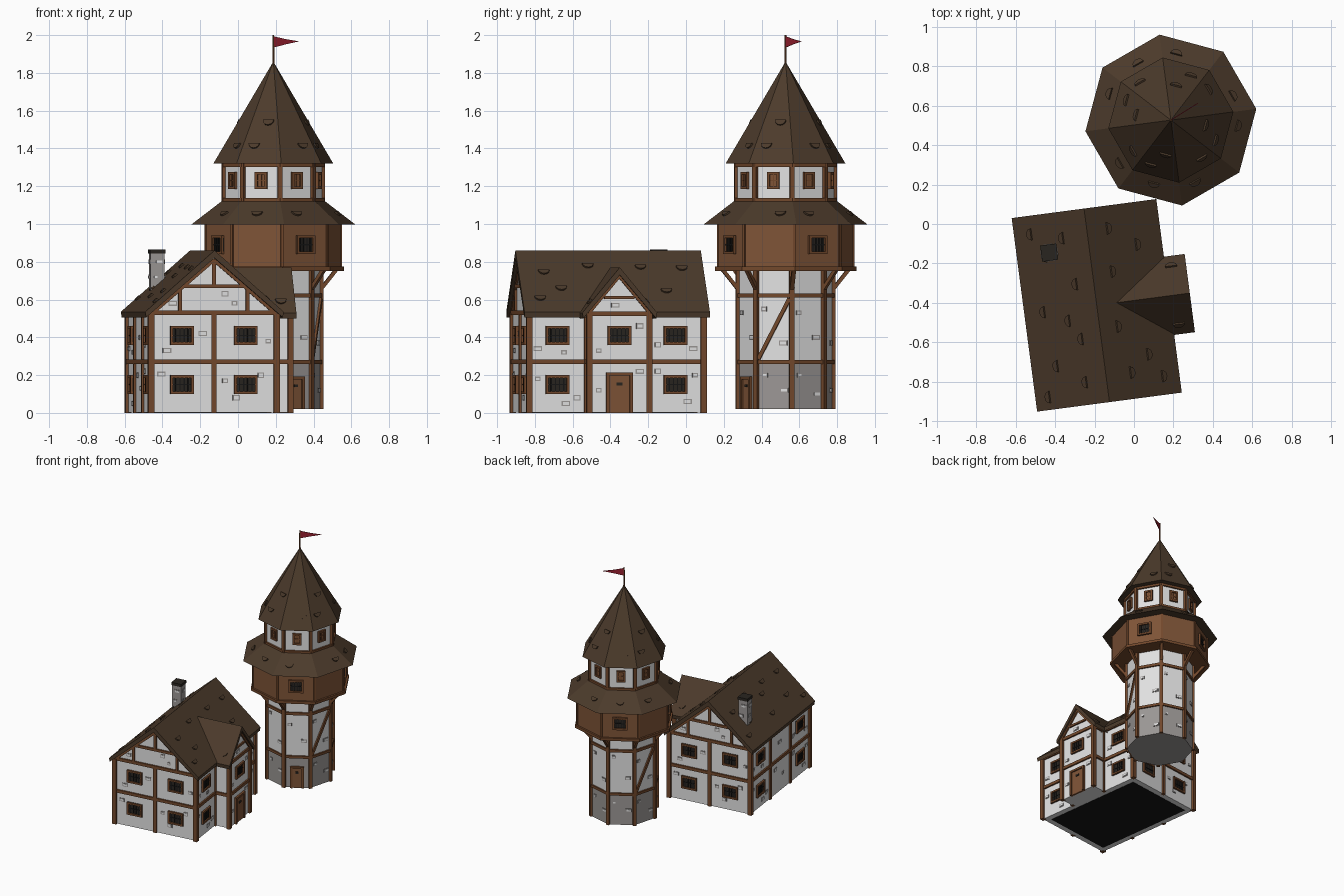
import bpy, bmesh, math
from math import radians, cos, sin, pi, atan2
from mathutils import Matrix, Vector

if "Cube" in bpy.data.objects:
    bpy.data.objects.remove(bpy.data.objects["Cube"])

PARTS = {}


def material(name, rgb):
    m = bpy.data.materials.new(name)
    m.diffuse_color = (*rgb, 1)
    m.use_nodes = True
    m.node_tree.nodes["Principled BSDF"].inputs["Base Color"].default_value = m.diffuse_color
    return m


WHITE = material("plaster white", (0.76, 0.76, 0.76))
STONE = material("stone grey", (0.33, 0.31, 0.30))
TIMBER = material("timber brown", (0.17, 0.065, 0.025))
PLANK = material("plank brown", (0.21, 0.088, 0.038))
ROOF = material("roof brown", (0.072, 0.043, 0.024))
GLASS = material("dark window", (0.022, 0.018, 0.014))
BLACK = material("black", (0.008, 0.008, 0.008))
RED = material("flag red", (0.33, 0.015, 0.03))


# ---- helpers: every named part gathers geometry in one bmesh ----
def part(name, mat):
    if name not in PARTS:
        PARTS[name] = (bmesh.new(), mat)
    return PARTS[name][0]


def box(name, mat, M, loc, size, roll=0):
    S = Matrix.Diagonal((*size, 1))
    bmesh.ops.create_cube(part(name, mat), size=1,
                          matrix=M @ Matrix.Translation(loc) @ Matrix.Rotation(roll, 4, 'Z') @ S)


def prism(name, mat, M, pts, w0, w1):
    bm = part(name, mat)
    lo = [bm.verts.new(M @ Vector((u, v, w0))) for u, v in pts]
    hi = [bm.verts.new(M @ Vector((u, v, w1))) for u, v in pts]
    bm.faces.new(lo[::-1])
    bm.faces.new(hi)
    for i in range(len(pts)):
        j = (i + 1) % len(pts)
        bm.faces.new((lo[i], lo[j], hi[j], hi[i]))


def frustum(name, mat, M, r0, r1, z0, z1, n=8):
    bmesh.ops.create_cone(part(name, mat), cap_ends=True, segments=n, radius1=r0, radius2=r1,
                          depth=z1 - z0, matrix=M @ Matrix.Translation((0, 0, (z0 + z1) / 2)))


def face(M, deg, d):
    """Wall frame: x = right seen from outside, y = up, z = outward."""
    c, s = cos(radians(deg)), sin(radians(deg))
    return M @ Matrix(((-s, 0, c, c * d), (c, 0, s, s * d), (0, 1, 0, 0), (0, 0, 0, 1)))


def strip(name, F, a, b, width, depth=0.024):
    """Timber lying on a wall from a to b."""
    du, dv = b[0] - a[0], b[1] - a[1]
    box(name, TIMBER, F, ((a[0] + b[0]) / 2, (a[1] + b[1]) / 2, 0),
        (math.hypot(du, dv), width, depth), atan2(dv, du))


def window(name, F, u, v, w, h, bars, pane=GLASS):
    box(name + "_pane", pane, F, (u, v, 0), (w, h, 0.008))
    t = 0.014
    for s in (-1, 1):
        box(name + "_frame", TIMBER, F, (u + s * (w - t) / 2, v, 0.004), (t, h, 0.022))
        box(name + "_frame", TIMBER, F, (u, v + s * (h - t) / 2, 0.004), (w, t, 0.022))
    for i in range(bars):
        x = u + (w - t) * ((i + 1) / (bars + 1) - 0.5)
        box(name + "_bars", TIMBER if bars == 1 else BLACK, F, (x, v, 0.003), (0.006, h - t, 0.010))
    box(name + "_bars", TIMBER if bars == 1 else BLACK, F, (u, v, 0.003), (w - t, 0.006, 0.010))


def bricks(name, F, spots):
    for i, (u, v) in enumerate(spots):
        w, h = ((0.045, 0.026), (0.03, 0.024), (0.038, 0.03))[i % 3]
        box(name + "_edges", STONE, F, (u, v, 0), (w, h, 0.008))
        box(name, WHITE, F, (u, v, 0), (w - 0.012, h - 0.012, 0.012))


def door(name, F, v0, w, h):
    box(name, PLANK, F, (0, v0 + h / 2, 0), (w, h, 0.014))
    for s in (-1, 1):
        box(name + "_frame", TIMBER, F, (s * w / 2, v0 + h / 2, 0.004), (0.016, h, 0.026))
    box(name + "_frame", TIMBER, F, (0, v0 + h, 0.004), (w + 0.016, 0.016, 0.026))
    box(name + "_peephole", GLASS, F, (0, v0 + h * 0.75, 0.004), (w * 0.25, 0.015, 0.016))


def slope(F, v, w, dv, dw):
    """Frame lying on a roof slope that rises dv while going in by dw."""
    return F @ Matrix.Translation((0, v, w)) @ Matrix.Rotation(-atan2(dw, dv), 4, 'X')


def tiles(name, S, spots):
    arc = [(0.03 * cos(pi + pi * i / 6), 0.03 * sin(pi + pi * i / 6)) for i in range(7)]
    for u, t in spots:
        prism(name, ROOF, S, [(u + a, t + b) for a, b in arc], -0.004, 0.009)


# ================= HOUSE =================
H = Matrix.Translation((-0.189, -0.4125, 0)) @ Matrix.Rotation(radians(7.5), 4, 'Z')
HW, HL, WX, WW = 0.335, 0.465, 0.45, 0.16
front, right = face(H, -90, 0), face(H, 0, 0)

# walls, floor and roofs
prism("house_walls", WHITE, front,
      [(-HW, .002), (HW, .002), (HW, .545), (0, .835), (-HW, .545)], -HL, HL)
prism("wing_walls", WHITE, right,
      [(-WW, .002), (WW, .002), (WW, .545), (0, .745), (-WW, .545)], 0.25, WX)
box("house_floor", BLACK, H, (0, 0, 0.002), (0.58, 0.84, 0.004))
prism("house_roof", ROOF, front, [(-.37, .535), (-.365, .505), (0, .82), (.365, .505),
                                  (.37, .535), (0, .86)], -.495, .495)
prism("wing_roof", ROOF, right, [(-.2, .53), (-.195, .50), (0, .73), (.195, .50),
                                 (.2, .53), (0, .77)], 0.10, 0.476)

# raised tiles on the slopes
for deg in (0, 180):
    S = slope(face(H, deg, 0), .535, .37, .325, .37)
    spots = [(-.40, .12), (-.36, .33), (-.28, .20), (.28, .18), (.16, .37), (.38, .36), (-.12, .38)]
    tiles("house_roof_tiles", S, spots if deg == 0 else spots + [(0, .14), (.06, .30), (.43, .1)])
for deg, u in ((-90, .40), (90, -.40)):
    tiles("wing_roof_tiles", slope(face(H, deg, 0), .53, .20, .24, .20), [(u, .09)])

# timber framing: gable ends
for deg in (-90, 90):
    F = face(H, deg, HL)
    for v in (.27, .53):
        strip("house_beams", F, (-HW, v), (HW, v), .024)
    strip("house_beams", F, (-.17, .67), (.17, .67), .02)
    strip("house_posts", F, (0, 0), (0, .53), .026)
    strip("gable_posts", F, (0, .67), (0, .81), .02)
    for s in (-1, 1):
        strip("gable_posts", F, (s * .18, .53), (s * .18, .67), .02)
        strip("gable_rafters", F, (s * .335, .525), (0, .812), .022)
        for v in (.15, .41):
            window("house_window", F, s * .17, v, .125, .10, 4)
    bricks("house_bricks", F, [(-.28, .205), (.06, .17), (.12, .08), (-.06, .42), (.29, .38),
                               (.25, .2), (-.22, .58), (.11, .58), (.06, .63), (-.25, .33)])

# timber framing: long sides
for deg in (0, 180):
    F = face(H, deg, HW)
    for v in (.27, .525):
        strip("house_beams", F, (-HL, v), (HL, v), .024)
    for s in (-1, 1):
        strip("house_posts", F, (s * .16, 0), (s * .16, .53), .024)
        for v in (.15, .41):
            window("house_window", F, s * .315, v, .125, .10, 4)
    bricks("house_bricks", F, [(-.42, .34), (-.42, .18), (-.21, .08), (-.27, .05), (-.28, .32),
                               (.22, .36), (.41, .34), (.42, .2), (.22, .22), (.38, .06)])
bricks("house_bricks", face(H, 180, HW), [(0, .4), (.05, .13), (-.07, .2)])
for x in (-HW, HW):
    for y in (-HL, HL):
        box("corner_posts", TIMBER, H, (x, y, .265), (.032, .032, .53))

# wing framing, window and door
F = face(H, 0, WX)
for v in (.27, .525):
    strip("wing_beams", F, (-WW, v), (WW, v), .024)
    for deg in (-90, 90):
        a, b = sorted((.33 * (1 if deg < 0 else -1), WX * (1 if deg < 0 else -1)))
        strip("wing_beams", face(H, deg, WW), (a, v), (b, v), .024)
for s in (-1, 1):
    box("wing_posts", TIMBER, H, (WX, s * WW, .265), (.03, .03, .53))
    strip("wing_rafters", F, (s * .165, .53), (0, .728), .022)
strip("wing_beams", F, (-.08, .61), (.08, .61), .016)
window("wing_window", F, 0, .41, .125, .10, 4)
door("house_door", F, 0, .125, .205)
bricks("wing_bricks", F, [(.11, .22), (-.11, .33), (.11, .46), (-.02, .57), (-.11, .12)])

# chimney
C = Matrix.Translation((-.43, -.145, 0)) @ Matrix.Rotation(radians(7.5), 4, 'Z')
box("chimney", STONE, C, (0, 0, .735), (.075, .075, .23))
box("chimney_cap", GLASS, C, (0, 0, .854), (.082, .082, .022))
for deg in (-90, 0, 90, 180):
    bricks("chimney_bricks", face(C, deg, .0375), [(.008, .80), (-.01, .72)])

# ================= TOWER =================
T = Matrix.Translation((.187, .527, 0)) @ Matrix.Rotation(radians(7.5), 4, 'Z')
AP = cos(pi / 8)
RS, RB, RD = .252, .362, .262

frustum("tower_base", STONE, T, RS, RS, .02, .27)
frustum("tower_shaft", WHITE, T, RS, RS, .27, .77)
frustum("tower_beam", TIMBER, T, RS + .012, RS + .012, .26, .28)
frustum("tower_beam", TIMBER, T, RS + .012, RS + .012, .61, .632)
frustum("gallery", PLANK, T, RB, RB, .76, 1.01)
frustum("gallery_rim", TIMBER, T, RB + .016, RB + .016, .752, .774)
frustum("skirt_roof", ROOF, T, .437, .27, .998, 1.125)
frustum("lookout", WHITE, T, RD, RD, 1.11, 1.325)
frustum("lookout_beam", TIMBER, T, RD + .014, RD + .014, 1.115, 1.137)
frustum("lookout_beam", TIMBER, T, RD + .014, RD + .014, 1.303, 1.322)
frustum("spire_roof", ROOF, T, .32, .003, 1.32, 1.855)

for k in range(8):
    # corner posts and brackets
    P = T @ Matrix.Rotation(k * pi / 4, 4, 'Z')
    box("tower_posts", TIMBER, P, (RS, 0, .39), (.026, .026, .74))
    box("gallery_posts", TIMBER, P, (RB - .004, 0, .885), (.016, .016, .24))
    box("lookout_posts", TIMBER, P, (RD, 0, 1.22), (.024, .024, .2))
    prism("tower_brackets", TIMBER, face(P, -90, 0),
          [(.25, .635), (.25, .665), (.325, .76), (.35, .76)], -.011, .011)
    # walls between the corners
    deg = 22.5 + 45 * k
    window("lookout_window", face(T, deg, RD * AP), 0, 1.23, .066, .09, 1, PLANK)
    if k % 2 == 0:
        window("gallery_window", face(T, deg, RB * AP), 0, .89, .11, .10, 4)
    F = face(T, deg, RS * AP)
    if k in (3, 7):
        strip("tower_braces", F, (-.085, .285), (.085, .605), .02)
    if k == 6:
        door("tower_door", F, .02, .085, .165)
    else:
        bricks("tower_bricks", F, [(.055, .10 + .02 * (k % 3)), (-.05, .20)])
    bricks("tower_bricks", F, [(.05, .40 - .03 * (k % 2)), (-.055, .53 + .02 * (k % 3))])
    # roof tiles
    tiles("skirt_roof_tiles", slope(face(T, deg, 0), .998, .437 * AP, .127, .167 * AP),
          [((-.05, .06, 0)[k % 3], .10)])
    tiles("spire_roof_tiles", slope(face(T, deg, 0), 1.32, .32 * AP, .535, .317 * AP),
          [((.04, -.04)[k % 2], .12), ((.0, .02)[k % 2], .26)][:1 + k % 2])

# flag
frustum("flag_pole", TIMBER, T, .006, .005, 1.84, 2.0, 6)
G = face(Matrix.Translation((.187, .527, 0)), -58, 0)
prism("flag", RED, G, [(.004, 1.935), (.08, 1.952), (.16, 1.967), (.08, 1.978), (.004, 1.993)],
      -.002, .002)

# ---- turn every part into a mesh object ----
for name, (bm, mat) in PARTS.items():
    bmesh.ops.recalc_face_normals(bm, faces=bm.faces)
    me = bpy.data.meshes.new(name)
    bm.to_mesh(me)
    bm.free()
    me.materials.append(mat)
    bpy.context.scene.collection.objects.link(bpy.data.objects.new(name, me))
